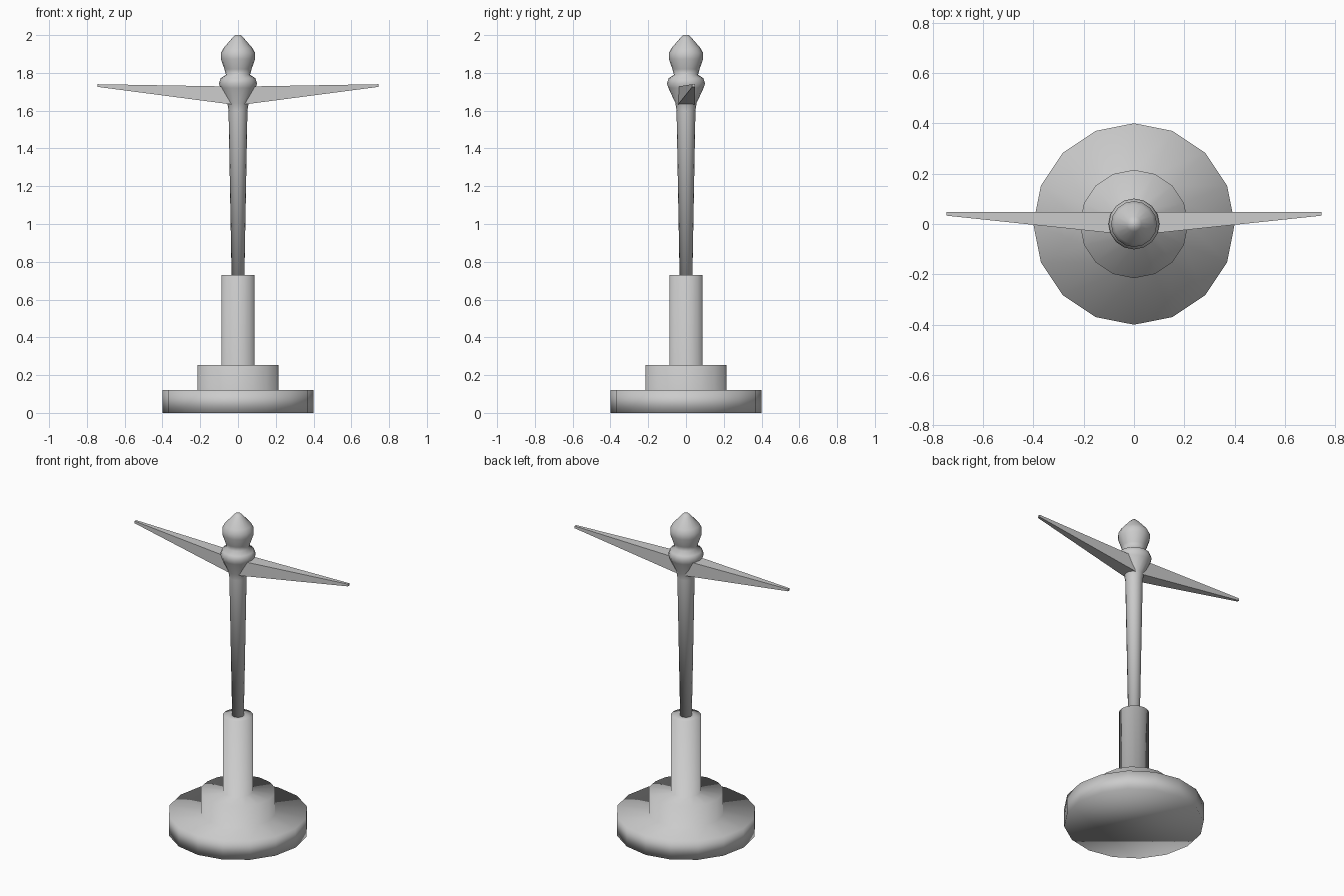
import bpy, bmesh, math

if "Cube" in bpy.data.objects:
    bpy.data.objects.remove(bpy.data.objects["Cube"])


def finish(name, bm, smooth):
    bmesh.ops.recalc_face_normals(bm, faces=bm.faces)
    for f in bm.faces:
        f.smooth = smooth
    me = bpy.data.meshes.new(name)
    bm.to_mesh(me)
    bm.free()
    ob = bpy.data.objects.new(name, me)
    bpy.context.collection.objects.link(ob)
    return ob


def lathe(name, profile, sides=16):
    """Closed turned solid from (radius, height) points."""
    bm = bmesh.new()
    rings = [[bm.verts.new((r * math.cos(2 * math.pi * i / sides),
                            r * math.sin(2 * math.pi * i / sides), z))
              for i in range(sides)] for r, z in profile]
    for a, b in zip(rings, rings[1:]):
        for i in range(sides):
            j = (i + 1) % sides
            bm.faces.new((a[i], a[j], b[j], b[i]))
    bm.faces.new(rings[0])
    bm.faces.new(rings[-1])
    return finish(name, bm, True)


# Stepped pedestal: wide foot, second tier and column
lathe("pedestal", [(0.40, 0), (0.40, 0.12), (0.215, 0.12), (0.215, 0.253),
                   (0.087, 0.253), (0.087, 0.73), (0.035, 0.73)])

# Slender shaft widening upwards, flared collar and pointed finial
lathe("shaft_and_finial", [
    (0.034, 0.725), (0.050, 1.60), (0.056, 1.64), (0.093, 1.72),
    (0.101, 1.745), (0.092, 1.772), (0.064, 1.79), (0.072, 1.82),
    (0.091, 1.875), (0.091, 1.905), (0.078, 1.93), (0.030, 1.985),
    (0.014, 2.0)])

# Tapered cross arm, mirrored left and right
bm = bmesh.new()
sections = [(0.0, -0.045, 0.048, 1.630, 1.727),
            (0.05, -0.040, 0.048, 1.635, 1.728),
            (0.744, 0.033, 0.048, 1.726, 1.740)]
loops = [[bm.verts.new((x, y, z)) for y, z in
          ((y0, z0), (y1, z0), (y1, z1), (y0, z1))]
         for x, y0, y1, z0, z1 in sections]
for a, b in zip(loops, loops[1:]):
    for i in range(4):
        j = (i + 1) % 4
        bm.faces.new((a[i], a[j], b[j], b[i]))
bm.faces.new(loops[-1])
arms = finish("cross_arms", bm, False)
# The root is open at x = 0, so make sure the faces point outwards
if arms.data.polygons[-1].normal.x < 0:
    arms.data.flip_normals()
mirror = arms.modifiers.new("mirror", 'MIRROR')
mirror.use_axis[0] = True
